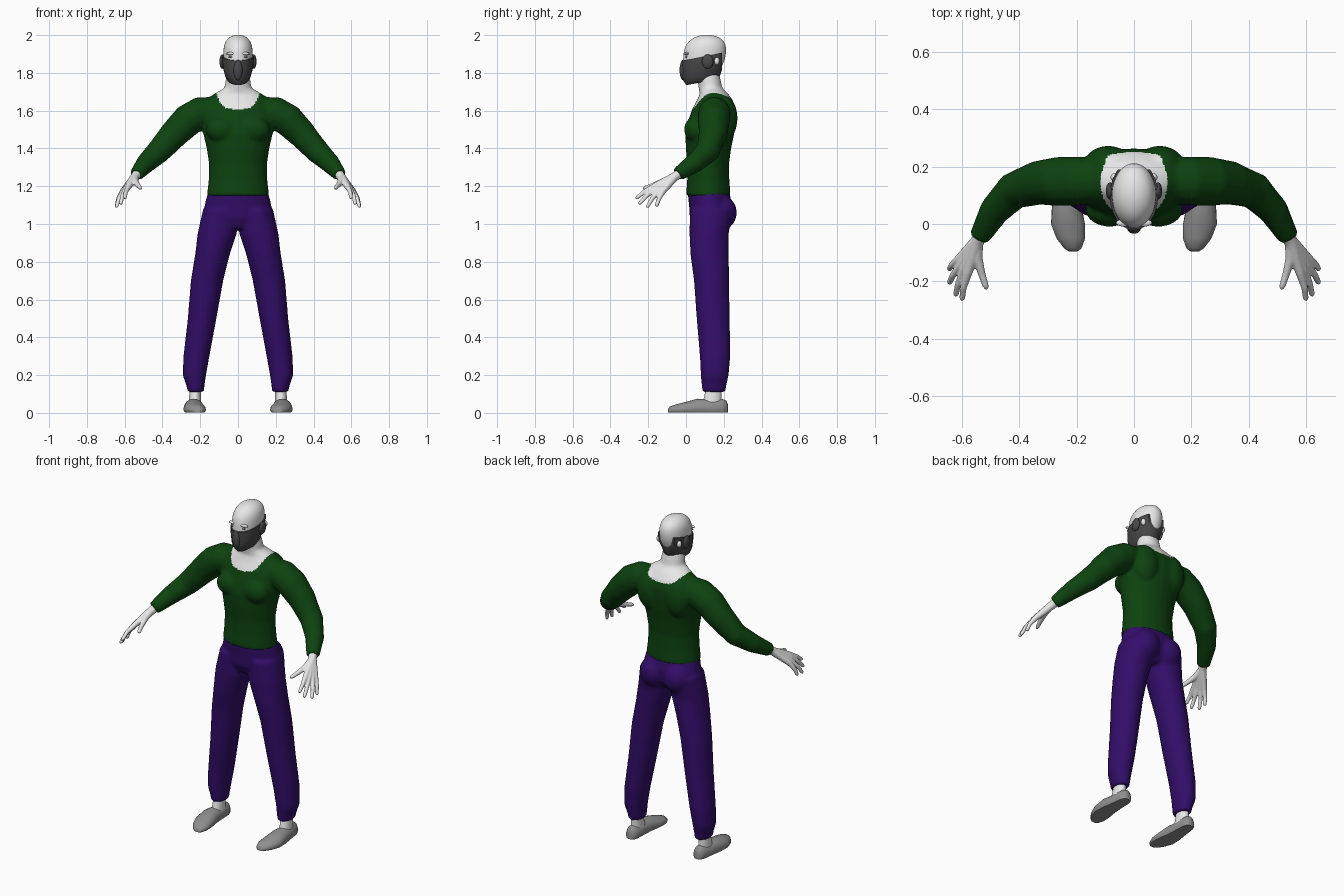
import bpy, bmesh, math
from mathutils import Vector, Matrix

old = bpy.data.objects.get("Cube")
if old:
    bpy.data.objects.remove(old, do_unlink=True)


def material(name, rgb):
    mat = bpy.data.materials.new(name)
    mat.use_nodes = True
    mat.diffuse_color = (*rgb, 1)
    mat.node_tree.nodes["Principled BSDF"].inputs["Base Color"].default_value = (*rgb, 1)
    return mat


SKIN = material("pale skin", (0.8, 0.8, 0.8))
GREEN = material("dark green cloth", (0.004, 0.055, 0.005))
PURPLE = material("deep purple cloth", (0.032, 0.004, 0.14))
CHARCOAL = material("charcoal mask", (0.065, 0.065, 0.065))
GREY = material("grey shoe", (0.28, 0.28, 0.28))
SIDES = (1, -1)


def loft(bm, rings, n=24, floor=None):
    """Skin closed rings given as (centre, half axis, half axis)."""
    loops = []
    for c, u, v in rings:
        loop = []
        for i in range(n):
            a = math.tau * i / n
            p = c + u * math.cos(a) + v * math.sin(a)
            if floor is not None:
                p.z = max(p.z, floor)
            loop.append(bm.verts.new(p))
        loops.append(loop)
    for a, b in zip(loops, loops[1:]):
        for i in range(n):
            j = (i + 1) % n
            bm.faces.new((a[i], a[j], b[j], b[i]))
    bm.faces.new(loops[0][::-1])
    bm.faces.new(loops[-1])


def column(bm, rows, side=1):
    """Upright loft from rows of z, x, y, x radius, y radius."""
    loft(bm, [(Vector((side * x, y, z)), Vector((rx, 0, 0)), Vector((0, ry, 0)))
              for z, x, y, rx, ry in rows])


def tube(bm, rows, side=1, n=16):
    """Round tapered tube through rows of x, y, z, radius."""
    pts = [Vector((side * x, y, z)) for x, y, z, r in rows]
    rings = []
    for i, p in enumerate(pts):
        t = pts[min(i + 1, len(pts) - 1)] - pts[max(i - 1, 0)]
        q = t.to_track_quat('Z', 'Y')
        r = rows[i][3]
        rings.append((p, q @ Vector((r, 0, 0)), q @ Vector((0, r, 0))))
    loft(bm, rings, n)


def ball(bm, centre, radii, side=1):
    x, y, z = centre
    m = Matrix.Translation((side * x, y, z)) @ Matrix.Diagonal((*radii, 1))
    bmesh.ops.create_uvsphere(bm, u_segments=20, v_segments=12, radius=1, matrix=m)


def finish(name, bm, mats, voxel=0, smooth=0, subsurf=0, rule=None):
    """Make the object, apply its modifiers, then colour faces by the rule."""
    bmesh.ops.recalc_face_normals(bm, faces=bm.faces)
    ob = bpy.data.objects.new(name, bpy.data.meshes.new(name))
    bm.to_mesh(ob.data)
    bm.free()
    bpy.context.collection.objects.link(ob)
    if voxel:
        mod = ob.modifiers.new("merge", 'REMESH')
        mod.mode = 'VOXEL'
        mod.voxel_size = voxel
    if smooth:
        mod = ob.modifiers.new("soften", 'SMOOTH')
        mod.factor = 0.5
        mod.iterations = smooth
    if subsurf:
        ob.modifiers.new("round", 'SUBSURF').levels = subsurf
    graph = bpy.context.evaluated_depsgraph_get()
    mesh = bpy.data.meshes.new_from_object(ob.evaluated_get(graph))
    ob.modifiers.clear()
    ob.data = mesh
    mesh.name = name
    mesh.materials.clear()
    for m in mats:
        mesh.materials.append(m)
    for f in mesh.polygons:
        f.material_index = rule(f.center) if rule else 0
    bpy.ops.object.select_all(action='DESELECT')
    ob.select_set(True)
    bpy.context.view_layer.objects.active = ob
    bpy.ops.object.shade_smooth_by_angle(angle=math.radians(45))
    return ob


# Shirt with sleeves, chest, shoulder blades and bare neck
bm = bmesh.new()
column(bm, [(1.15, 0, .118, .165, .118), (1.23, 0, .118, .156, .112),
            (1.31, 0, .117, .153, .11), (1.40, 0, .119, .166, .12),
            (1.48, 0, .126, .185, .13), (1.55, 0, .138, .198, .125),
            (1.61, 0, .148, .2, .115), (1.655, 0, .153, .175, .095),
            (1.69, 0, .148, .125, .075), (1.72, 0, .13, .072, .063),
            (1.80, 0, .115, .06, .06)])
for s in SIDES:
    tube(bm, [(.1, .15, 1.6, .075), (.2, .15, 1.588, .086), (.265, .148, 1.55, .086),
              (.335, .143, 1.48, .077), (.42, .115, 1.385, .065),
              (.487, .045, 1.322, .053), (.538, -.045, 1.262, .037)], s)
    ball(bm, (.085, .05, 1.5), (.085, .06, .07), s)
    ball(bm, (.09, .205, 1.56), (.085, .068, .12), s)


def neckline(c):
    low, rise = (1.608, 480) if c.y < 0.14 else (1.645, 280)
    return int(c.z > low + rise * c.x ** 4)


finish("shirt", bm, [GREEN, SKIN], voxel=.008, smooth=10, rule=neckline)

# Trousers
bm = bmesh.new()
column(bm, [(1.19, 0, .119, .15, .106), (1.15, 0, .122, .165, .112),
            (1.10, 0, .13, .177, .114), (1.03, 0, .128, .185, .108),
            (.975, 0, .12, .15, .075)])
for s in SIDES:
    column(bm, [(1.08, .1, .135, .085, .115), (.95, .11, .122, .104, .104),
                (.84, .135, .125, .092, .102), (.7, .164, .135, .086, .093),
                (.5, .19, .144, .076, .088), (.3, .22, .154, .069, .081),
                (.2, .231, .152, .062, .074), (.14, .225, .148, .047, .065),
                (.11, .224, .148, .044, .062)], s)
    ball(bm, (.078, .19, 1.06), (.082, .08, .09), s)
finish("trousers", bm, [PURPLE], voxel=.009, smooth=8)

# Head with brows
bm = bmesh.new()
column(bm, [(1.745, 0, .05, .03, .05), (1.78, 0, .068, .06, .085),
            (1.82, 0, .082, .071, .103), (1.87, 0, .096, .078, .112),
            (1.91, 0, .1, .079, .114), (1.95, 0, .105, .075, .108),
            (1.98, 0, .11, .059, .083), (1.995, 0, .11, .036, .05),
            (2.002, 0, .11, .012, .018)])
for s in SIDES:
    ball(bm, (.036, .004, 1.902), (.027, .013, .008), s)
finish("head", bm, [SKIN], subsurf=1)

# Face mask, trimmed at the top and rear, with a ridge over the nose
bm = bmesh.new()
column(bm, [(1.737, 0, .05, .03, .05), (1.755, 0, .07, .053, .082),
            (1.78, 0, .078, .067, .1), (1.82, 0, .085, .078, .107),
            (1.86, 0, .097, .084, .119), (1.92, 0, .1, .085, .121)])
for point, normal in (((0, -.02, 1.865), (0, -.2, 1)), ((0, .19, 1.8), (0, 1, 0)),
                      ((0, 0, 1.735), (0, .18, -1))):
    cut = bmesh.ops.bisect_plane(bm, geom=bm.verts[:] + bm.edges[:] + bm.faces[:],
                                 plane_co=point, plane_no=normal, clear_outer=True)
    edges = [e for e in cut["geom_cut"] if isinstance(e, bmesh.types.BMEdge)]
    bmesh.ops.holes_fill(bm, edges=edges)
ball(bm, (0, -.014, 1.815), (.024, .02, .055))
finish("face_mask", bm, [CHARCOAL])

for s in SIDES:
    tag = "left" if s > 0 else "right"

    # Ear under the mask, bare patch behind it, and eye
    for name, mat, centre, radii in (
            ("ear_cover", CHARCOAL, (.084, .115, 1.86), (.014, .03, .038)),
            ("ear_patch", SKIN, (.068, .163, 1.862), (.014, .014, .02)),
            ("eye", GREY, (.037, .001, 1.885), (.014, .005, .005))):
        bm = bmesh.new()
        ball(bm, centre, radii, s)
        finish(f"{tag}_{name}", bm, [mat])

    # Hand: four fingers fanning from the wrist, and a thumb
    bm = bmesh.new()
    for knuckle, tip in (((.578, -.168, 1.2), (.6, -.266, 1.135)),
                         ((.592, -.16, 1.188), (.622, -.25, 1.105)),
                         ((.604, -.145, 1.177), (.645, -.207, 1.088)),
                         ((.612, -.125, 1.17), (.645, -.158, 1.093))):
        k, t = Vector(knuckle), Vector(tip)
        bend = k.lerp(t, .55) + Vector((.004, 0, .006))
        tube(bm, [(.53, -.03, 1.27, .026), (.545, -.06, 1.25, .024),
                  (*k, .016), (*bend, .0115), (*k.lerp(t, .93), .01), (*t, .005)], s, 12)
    tube(bm, [(.545, -.06, 1.25, .02), (.545, -.12, 1.225, .018),
              (.53, -.175, 1.205, .013), (.517, -.215, 1.192, .011),
              (.513, -.227, 1.188, .006)], s, 12)
    finish(f"{tag}_hand", bm, [SKIN], voxel=.004, smooth=3)

    # Ankle
    bm = bmesh.new()
    column(bm, [(.04, .228, .135, .034, .055), (.08, .228, .142, .031, .047),
                (.14, .225, .148, .029, .04)], s)
    finish(f"{tag}_ankle", bm, [SKIN])

    # Flat slipper shoe
    bm = bmesh.new()
    rows = [(-.096, .212, .014, .02), (-.085, .213, .03, .034), (-.05, .22, .05, .046),
            (0, .23, .059, .058), (.06, .234, .052, .075), (.13, .231, .043, .07),
            (.19, .228, .038, .074), (.213, .228, .028, .066), (.222, .228, .014, .045)]
    loft(bm, [(Vector((s * x, y, h * .35)), Vector((w, 0, 0)), Vector((0, 0, h * .65)))
              for y, x, w, h in rows], floor=.003)
    finish(f"{tag}_shoe", bm, [GREY])
